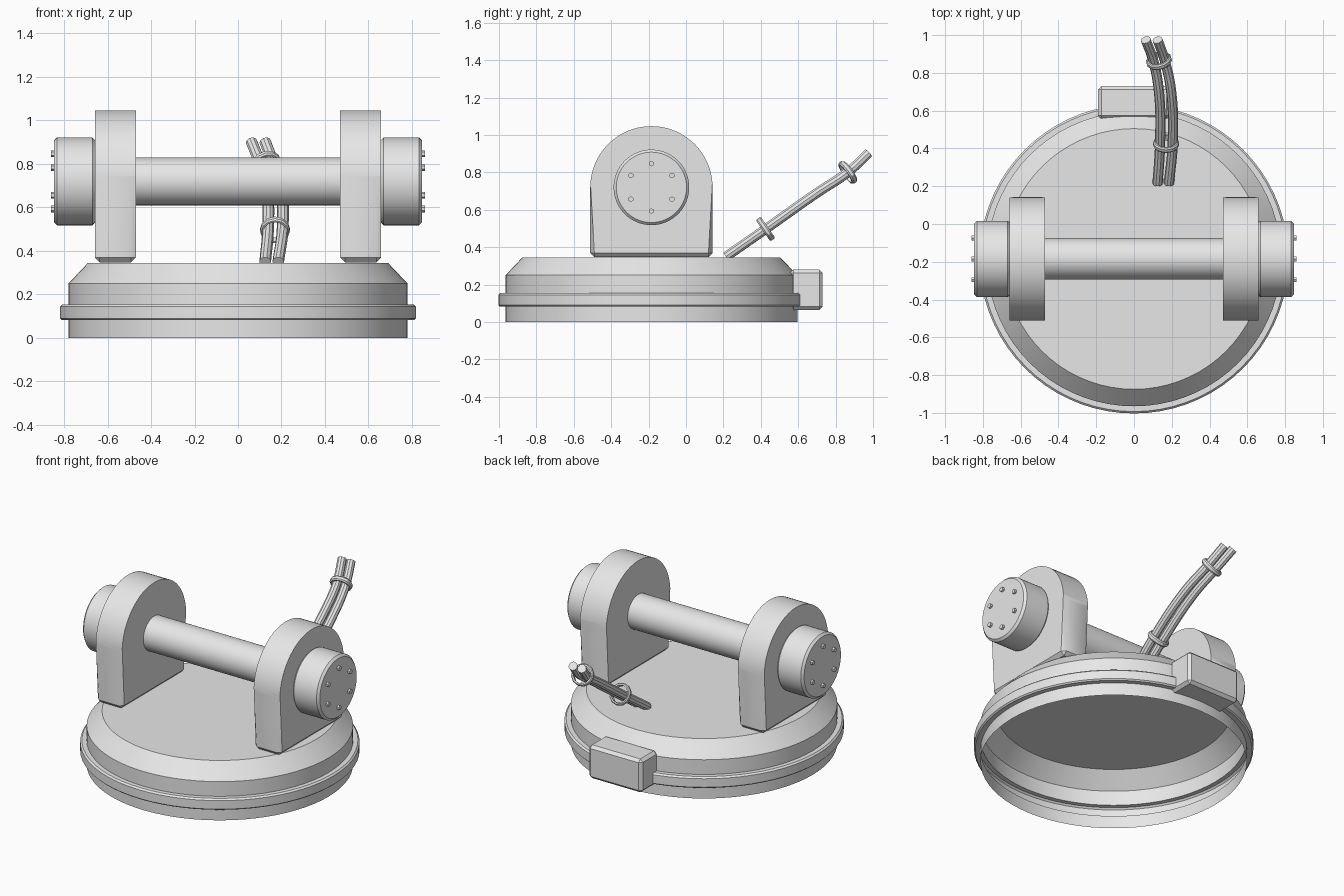
import bpy, bmesh
from math import pi, sin, cos
from mathutils import Matrix, Vector

cube = bpy.data.objects.get("Cube")
if cube:
    bpy.data.objects.remove(cube, do_unlink=True)

grey = bpy.data.materials.new("plain_grey")
grey.use_nodes = True
grey.diffuse_color = (0.8, 0.8, 0.8, 1)
grey.node_tree.nodes["Principled BSDF"].inputs["Base Color"].default_value = grey.diffuse_color

YC = -0.185      # centre line of the base and the axle
ZA = 0.72        # axle height


def smooth(ob):
    bpy.ops.object.select_all(action='DESELECT')
    ob.select_set(True)
    bpy.context.view_layer.objects.active = ob
    bpy.ops.object.shade_smooth_by_angle(angle=pi / 6)


def finish(name, bm):
    me = bpy.data.meshes.new(name)
    bm.to_mesh(me)
    bm.free()
    me.materials.append(grey)
    ob = bpy.data.objects.new(name, me)
    bpy.context.collection.objects.link(ob)
    smooth(ob)
    return ob


def lathe(name, profile, centre, axis=(0, 0, 1), sides=64, closed=False):
    """Turn a (radius, height) profile about an axis."""
    bm = bmesh.new()
    rings = [[bm.verts.new((r * cos(2 * pi * i / sides), r * sin(2 * pi * i / sides), h))
              for i in range(sides)] for r, h in profile]
    pairs = list(zip(rings, rings[1:]))
    if closed:
        pairs.append((rings[-1], rings[0]))
    for a, b in pairs:
        for i in range(sides):
            j = (i + 1) % sides
            bm.faces.new((a[i], a[j], b[j], b[i]))
    bmesh.ops.remove_doubles(bm, verts=bm.verts, dist=1e-5)
    turn = Vector((0, 0, 1)).rotation_difference(Vector(axis)).to_matrix().to_4x4()
    bm.transform(Matrix.Translation(centre) @ turn)
    return finish(name, bm)


# Hollow base, open below, with a raised band
lathe("base_shell", [(0.78, 0), (0.78, 0.082), (0.81, 0.082), (0.818, 0.09), (0.818, 0.145),
                     (0.808, 0.155), (0.78, 0.155), (0.78, 0.25), (0.69, 0.345), (0, 0.345)],
      (0, YC, 0), sides=72)

# Rear box
bm = bmesh.new()
bmesh.ops.create_cube(bm, size=1)
bm.transform(Matrix.Translation((0, 0.643, 0.173)) @ Matrix.Diagonal((0.38, 0.175, 0.215, 1)))
bmesh.ops.bevel(bm, geom=bm.edges[:], offset=0.018, segments=1, affect='EDGES')
finish("rear_box", bm)

# Axle bar
lathe("axle_bar", [(0, -0.48), (0.11, -0.48), (0.11, 0.48), (0, 0.48)],
      (0, YC, ZA), axis=(1, 0, 0), sides=48)


def bracket(name, x0, x1):
    """Arched upright with chamfered lower corners."""
    bm = bmesh.new()
    n, r, foot = 40, 0.327, 0.347
    outline = [(YC + r * cos(pi * i / n), ZA + r * sin(pi * i / n)) for i in range(n + 1)]
    outline += [(YC - r, foot), (YC + r, foot)]
    face = bm.faces.new([bm.verts.new((x0, y, z)) for y, z in outline])
    out = bmesh.ops.extrude_face_region(bm, geom=[face])
    new = [v for v in out["geom"] if isinstance(v, bmesh.types.BMVert)]
    bmesh.ops.translate(bm, verts=new, vec=(x1 - x0, 0, 0))
    bmesh.ops.recalc_face_normals(bm, faces=bm.faces)
    low = [e for e in bm.edges if min(v.co.z for v in e.verts) < foot + 0.001]
    bmesh.ops.bevel(bm, geom=low, offset=0.022, segments=1, affect='EDGES')
    finish(name, bm)


# Uprights, end caps and bolts on both sides
for side, s in (("left", 1), ("right", -1)):
    bracket(side + "_bracket", s * 0.47, s * 0.658)
    lathe(side + "_end_cap", [(0, 0), (0.188, 0), (0.202, 0.014), (0.202, 0.176),
                              (0.188, 0.19), (0, 0.19)],
          (s * 0.656, YC, ZA), axis=(s, 0, 0))
    for i in range(6):
        a = pi / 6 + i * pi / 3
        lathe(f"{side}_bolt_{i + 1}", [(0, 0), (0.015, 0), (0.015, 0.02), (0, 0.02)],
              (s * 0.84, YC + 0.127 * cos(a), ZA + 0.127 * sin(a)), axis=(s, 0, 0), sides=6)


def cable(name, xs):
    """Round cable rising backwards from the base top."""
    cu = bpy.data.curves.new(name, 'CURVE')
    cu.dimensions = '3D'
    cu.bevel_depth = 0.027
    cu.bevel_resolution = 3
    cu.use_fill_caps = True
    sp = cu.splines.new('BEZIER')
    sp.resolution_u = 8
    path = [(0.215, 0.35), (0.43, 0.5), (0.7, 0.69), (0.865, 0.8), (0.975, 0.902)]
    sp.bezier_points.add(len(path) - 1)
    for p, x, (y, z) in zip(sp.bezier_points, xs, path):
        p.co = (x, y, z)
        p.handle_left_type = p.handle_right_type = 'AUTO'
    cu.materials.append(grey)
    ob = bpy.data.objects.new(name, cu)
    bpy.context.collection.objects.link(ob)
    bpy.ops.object.select_all(action='DESELECT')
    ob.select_set(True)
    bpy.context.view_layer.objects.active = ob
    bpy.ops.object.convert(target='MESH')
    smooth(bpy.context.view_layer.objects.active)


cable("left_cable", (0.185, 0.205, 0.197, 0.163, 0.125))
cable("right_cable", (0.125, 0.138, 0.132, 0.102, 0.062))

# Clips holding the cables together
clip = [(0.054, -0.016), (0.063, -0.016), (0.069, -0.008), (0.069, 0.008),
        (0.063, 0.016), (0.054, 0.016)]
lathe("lower_clip", clip, (0.17, 0.425, 0.497), axis=(0, 0.82, 0.57), sides=12, closed=True)
lathe("upper_clip", clip, (0.132, 0.865, 0.8), axis=(-0.2, 0.8, 0.57), sides=12, closed=True)
